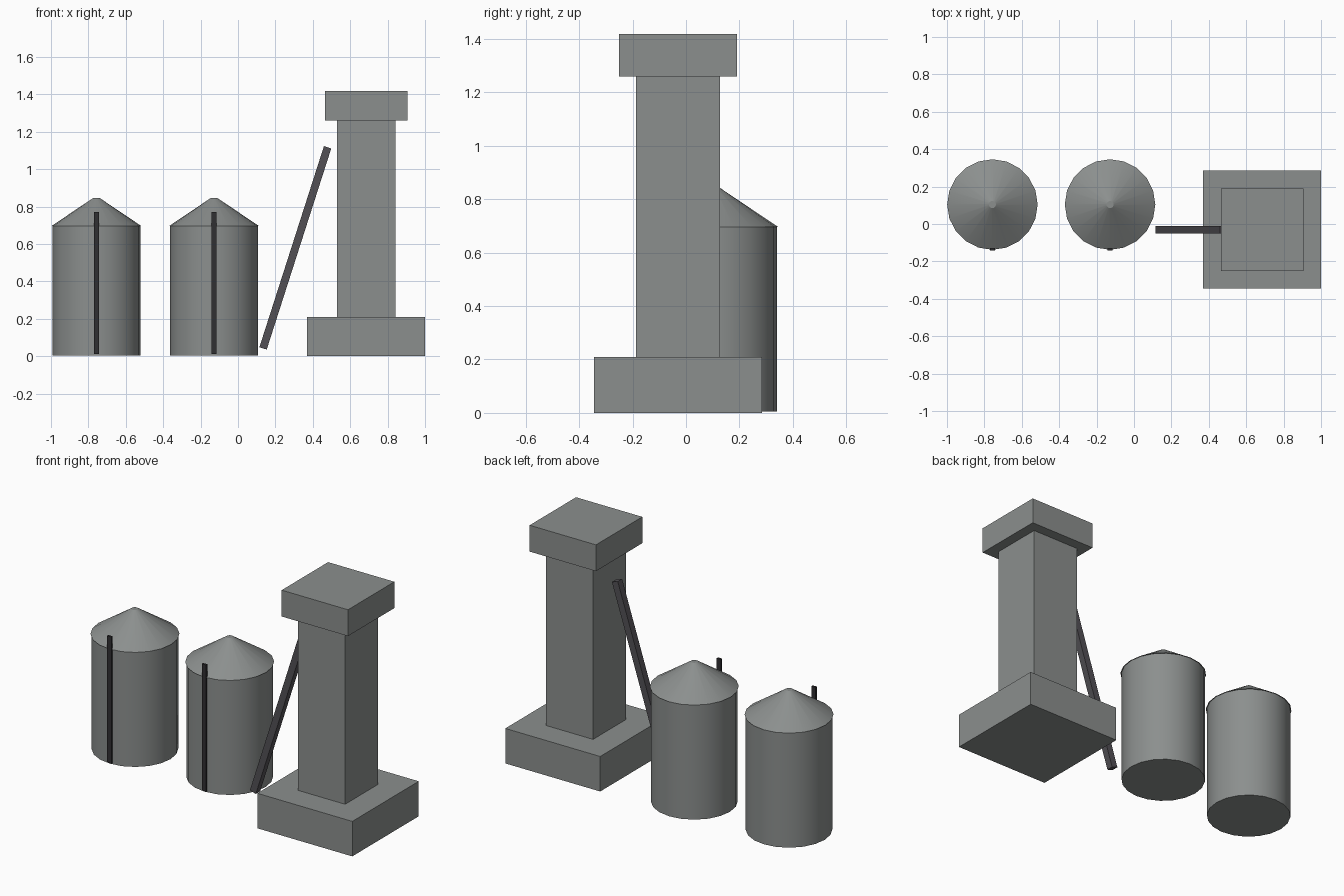
import bpy, math
from mathutils import Vector

default = bpy.data.objects.get("Cube")
if default:
    bpy.data.objects.remove(default, do_unlink=True)


def material(name, rgb):
    m = bpy.data.materials.new(name)
    m.use_nodes = True
    m.diffuse_color = (*rgb, 1)
    m.node_tree.nodes["Principled BSDF"].inputs["Base Color"].default_value = (*rgb, 1)
    return m


grey = material("concrete grey", (0.26, 0.275, 0.27))
steel = material("dark steel", (0.085, 0.08, 0.09))
black = material("ladder black", (0.03, 0.029, 0.032))


def box(name, centre, size, mat):
    bpy.ops.mesh.primitive_cube_add(size=1, location=centre)
    ob = bpy.context.object
    ob.name = name
    ob.scale = size
    ob.data.materials.append(mat)
    return ob


def cone(name, x, y, z0, z1, r0, r1):
    bpy.ops.mesh.primitive_cone_add(vertices=20, radius1=r0, radius2=r1, depth=z1 - z0,
                                    location=(x, y, (z0 + z1) / 2))
    ob = bpy.context.object
    ob.name = name
    ob.data.materials.append(grey)
    bpy.ops.object.shade_smooth_by_angle(angle=math.radians(30))
    return ob


# Elevator tower: base, shaft and head, stacked
z = 0
for name, width, height in (("tower_base", 0.63, 0.21),
                            ("tower_shaft", 0.314, 1.05),
                            ("tower_head", 0.44, 0.158)):
    box(name, (0.685, -0.03, z + height / 2), (width, width, height), grey)
    z += height

# Silos with conical roofs and front ladders
for side, x in (("right", -0.757), ("left", -0.128)):
    cone(f"{side}_silo_body", x, 0.104, 0.005, 0.695, 0.236, 0.236)
    cone(f"{side}_silo_roof", x, 0.104, 0.695, 0.845, 0.242, 0.019)
    box(f"{side}_silo_ladder", (x, -0.134, 0.392), (0.028, 0.013, 0.76), black)

# Sloping conveyor leaning towards the tower
foot, top = Vector((0.134, -0.03, 0.042)), Vector((0.479, -0.03, 1.117))
run = top - foot
conveyor = box("conveyor", (foot + top) / 2, (0.041, 0.041, run.length), steel)
conveyor.rotation_euler.y = math.atan2(run.x, run.z)
